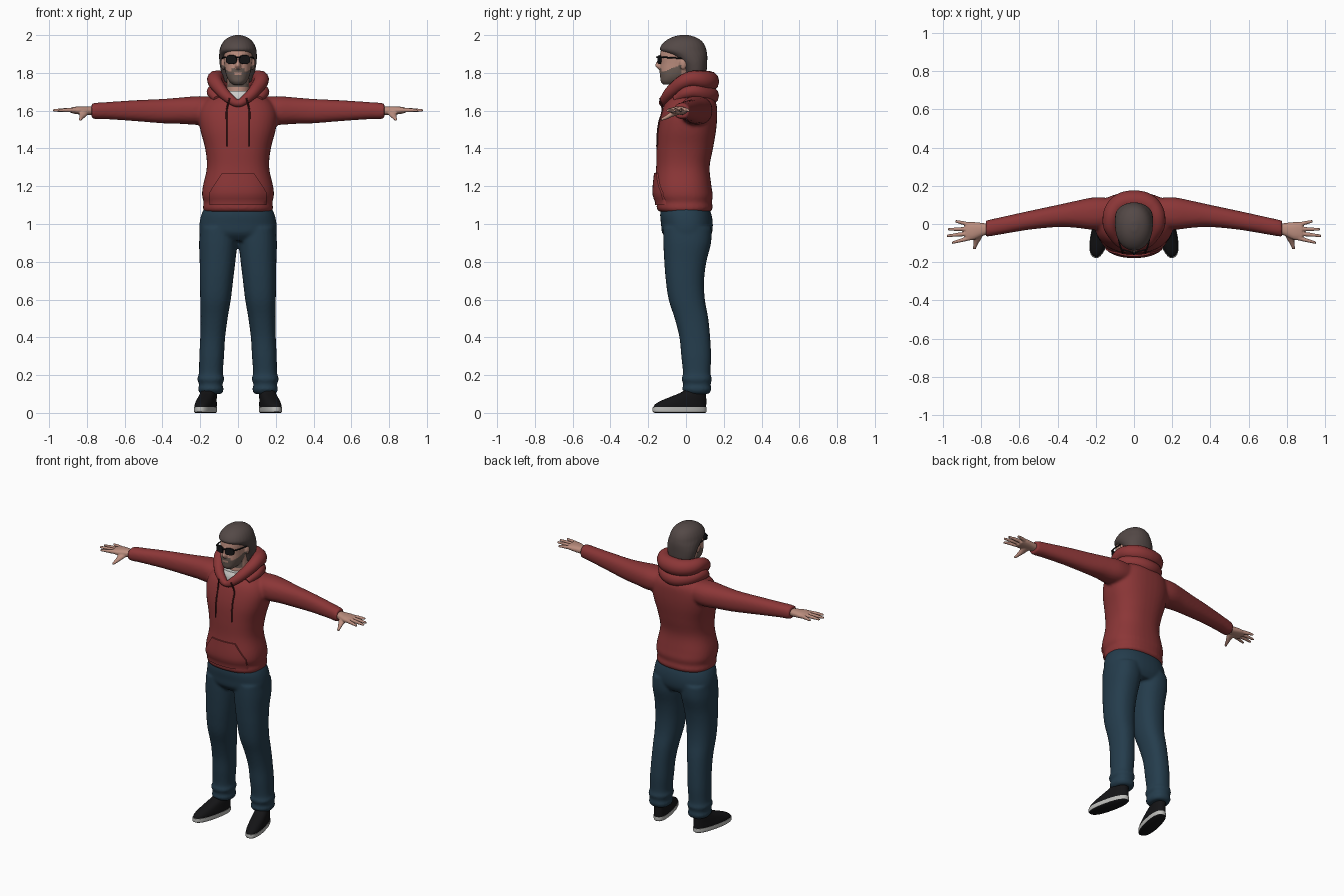
import bpy, bmesh, math
from mathutils import Vector, Matrix
from mathutils.bvhtree import BVHTree

cube = bpy.data.objects.get("Cube")
if cube:
    bpy.data.objects.remove(cube, do_unlink=True)


def material(name, r, g, b):
    m = bpy.data.materials.new(name)
    m.use_nodes = True
    m.diffuse_color = (r, g, b, 1)
    node = next(n for n in m.node_tree.nodes if n.type == 'BSDF_PRINCIPLED')
    node.inputs["Base Color"].default_value = (r, g, b, 1)
    node.inputs["Roughness"].default_value = 0.8
    return m


RED = material("hoodie red", .26, .037, .038)
CORD = material("cord dark red", .07, .012, .013)
DENIM = material("denim blue", .018, .046, .073)
SKIN = material("skin", .5, .27, .21)
HAIR = material("hair brown", .088, .066, .062)
BEARD = material("beard brown", .15, .11, .092)
BLACK = material("black", .007, .007, .008)
SOLE = material("sole grey", .5, .5, .48)
SHIRT = material("shirt grey", .6, .59, .57)


def smooth_rings(rings, steps=4):
    """Catmull-Rom interpolation between the given sections."""
    out = []
    for i in range(len(rings) - 1):
        p = [rings[max(0, min(len(rings) - 1, i + k))] for k in (-1, 0, 1, 2)]
        for s in range(steps):
            t = s / steps
            out.append([b + .5 * t * (c - a + t * (2*a - 5*b + 4*c - d + t * (3*(b - c) + d - a)))
                        for a, b, c, d in zip(*p)])
    return out + [rings[-1]]


def loft(bm, axis, rings, n=28, power=2.3):
    """Closed shell from sections (position, min_a, max_a, min_b, max_b) along an axis."""
    loops = []
    for t, a0, a1, b0, b1 in smooth_rings(rings):
        loop = []
        for k in range(n):
            c, s = math.cos(math.tau * k / n), math.sin(math.tau * k / n)
            a = (a0 + a1) / 2 + (a1 - a0) / 2 * math.copysign(abs(c) ** (2 / power), c)
            b = (b0 + b1) / 2 + (b1 - b0) / 2 * math.copysign(abs(s) ** (2 / power), s)
            loop.append(bm.verts.new({'x': (t, a, b), 'y': (a, t, b), 'z': (a, b, t)}[axis]))
        loops.append(loop)
    for lo, hi in zip(loops, loops[1:]):
        for k in range(n):
            bm.faces.new((lo[k], lo[(k + 1) % n], hi[(k + 1) % n], hi[k]))
    bm.faces.new(loops[0])
    bm.faces.new(loops[-1])


def sym(rings):
    """Sections symmetric in x, given as (z, half_width, front, back)."""
    return [(z, -w, w, f, b) for z, w, f, b in rings]


def mirror(bm):
    geom = bm.verts[:] + bm.edges[:] + bm.faces[:]
    copy = bmesh.ops.duplicate(bm, geom=geom)["geom"]
    for v in copy:
        if isinstance(v, bmesh.types.BMVert):
            v.co.x *= -1


def bake(ob):
    bpy.context.view_layer.update()
    dg = bpy.context.evaluated_depsgraph_get()
    mesh = bpy.data.meshes.new_from_object(ob.evaluated_get(dg))
    name = ob.name
    bpy.data.objects.remove(ob, do_unlink=True)
    new = bpy.data.objects.new(name, mesh)
    bpy.context.collection.objects.link(new)
    return new


def finish(name, bm, mats, voxel=0, relax=3, rule=None, angle=50):
    bmesh.ops.recalc_face_normals(bm, faces=bm.faces[:])
    mesh = bpy.data.meshes.new(name)
    bm.to_mesh(mesh)
    bm.free()
    ob = bpy.data.objects.new(name, mesh)
    bpy.context.collection.objects.link(ob)
    if voxel:
        mod = ob.modifiers.new("fuse", 'REMESH')
        mod.mode, mod.voxel_size = 'VOXEL', voxel
        mod = ob.modifiers.new("relax", 'SMOOTH')
        mod.factor, mod.iterations = .5, relax
        ob = bake(ob)
    mesh = ob.data
    mesh.materials.clear()
    for m in mats:
        mesh.materials.append(m)
    for p in mesh.polygons:
        p.use_smooth = True
        p.material_index = rule(p.center, p.normal) if rule else 0
    mesh.set_sharp_from_angle(angle=math.radians(180 if voxel else angle))
    return ob


def tube(name, points, mat, cyclic=False):
    """Round tube through points (x, y, z, radius)."""
    cu = bpy.data.curves.new(name, 'CURVE')
    cu.dimensions, cu.bevel_depth, cu.bevel_resolution = '3D', 1, 4
    cu.use_fill_caps = True
    sp = cu.splines.new('BEZIER')
    sp.bezier_points.add(len(points) - 1)
    sp.use_cyclic_u = cyclic
    for bp, (x, y, z, r) in zip(sp.bezier_points, points):
        bp.co, bp.radius = (x, y, z), r
        bp.handle_left_type = bp.handle_right_type = 'AUTO'
    ob = bpy.data.objects.new(name, cu)
    bpy.context.collection.objects.link(ob)
    ob = bake(ob)
    ob.data.materials.clear()
    ob.data.materials.append(mat)
    ob.data.shade_smooth()
    return ob


def both(points):
    """Extend a half path from the centre line to a full symmetric one."""
    return [(-x, y, z, r) for x, y, z, r in reversed(points) if x] + points


# Hoodie: sleeves mirrored, then fused with the torso
bm = bmesh.new()
loft(bm, 'x', [(.08, -.01, .13, 1.54, 1.67), (.2, -.03, .14, 1.525, 1.677), (.3, -.02, .122, 1.53, 1.67),
               (.4, -.016, .1, 1.533, 1.662), (.55, -.03, .068, 1.545, 1.655), (.7, -.055, .035, 1.555, 1.645),
               (.74, -.062, .026, 1.555, 1.643), (.775, -.067, .018, 1.558, 1.638)])
mirror(bm)
loft(bm, 'z', sym([(1.065, .178, -.143, .13), (1.085, .186, -.156, .142), (1.115, .182, -.154, .137),
                   (1.15, .19, -.168, .142), (1.2, .186, -.168, .135), (1.3, .165, -.158, .125),
                   (1.4, .174, -.156, .143), (1.5, .2, -.15, .16), (1.58, .208, -.133, .165),
                   (1.64, .185, -.11, .16), (1.68, .135, -.075, .135)]), n=40, power=2.4)
hoodie = finish("hoodie", bm, [RED], voxel=.009, relax=4)
tree = BVHTree.FromPolygons([v.co for v in hoodie.data.vertices], [p.vertices for p in hoodie.data.polygons])


def chest(x, z, gap):
    hit = tree.ray_cast(Vector((x, -1, z)), Vector((0, 1, 0)))[0]
    return Vector((x, (hit.y if hit else -.1) - gap, z))


# Hood: thick rolled rim with a lower fold behind
rim = [(0, -.122, 1.64, .02), (.04, -.112, 1.66, .026), (.095, -.065, 1.715, .034), (.122, .02, 1.765, .042),
       (.085, .095, 1.76, .052), (0, .12, 1.755, .056)]
tube("hood_rim", rim + [(-x, y, z, r) for x, y, z, r in reversed(rim[1:-1])], RED, cyclic=True)
tube("hood_fold", both([(0, .125, 1.68, .05), (.08, .095, 1.69, .048), (.13, .02, 1.7, .036),
                        (.11, -.06, 1.66, .02)]), RED)

# Front pouch pocket following the belly
bm = bmesh.new()
rows = []
for j in range(11):
    z = 1.1 + .017 * j
    w = .15 if z < 1.17 else .15 - .065 * (z - 1.17) / .1
    rows.append([bm.verts.new(chest(w * i / 8, z, .009)) for i in range(-8, 9)])
for lo, hi in zip(rows, rows[1:]):
    for i in range(16):
        bm.faces.new((lo[i], lo[i + 1], hi[i + 1], hi[i]))
edge = bmesh.ops.extrude_face_region(bm, geom=bm.faces[:])["geom"]
bmesh.ops.translate(bm, vec=(0, .02, 0), verts=[v for v in edge if isinstance(v, bmesh.types.BMVert)])
finish("front_pocket", bm, [RED])

# Drawstrings hanging on the chest
for side, s in (("left", 1), ("right", -1)):
    pts = [Vector((s * .045, -.138, 1.665))] + [chest(s * .06, z, .003) for z in (1.6, 1.54, 1.48, 1.41)]
    tube(side + "_drawstring", [(*p, .0045) for p in pts], CORD)

# Undershirt inside the hood opening
bm = bmesh.new()
loft(bm, 'z', sym([(1.6, .1, -.1, .1), (1.67, .1, -.1, .09), (1.705, .09, -.085, .08)]))
finish("undershirt", bm, [SHIRT])

# Trousers
bm = bmesh.new()
loft(bm, 'z', [(.1, .085, .198, .0, .122), (.125, .076, .212, -.02, .135), (.15, .082, .206, -.014, .13),
               (.18, .072, .216, -.024, .137), (.21, .08, .207, -.016, .13), (.3, .074, .205, -.025, .133),
               (.4, .068, .2, -.035, .128), (.5, .055, .198, -.06, .118), (.6, .038, .2, -.092, .1),
               (.7, .026, .202, -.107, .096), (.8, .014, .203, -.115, .108), (.9, .004, .206, -.12, .133),
               (.98, .004, .2, -.12, .135)])
mirror(bm)
loft(bm, 'z', sym([(.91, .18, -.09, .115), (.95, .203, -.125, .137), (1.0, .204, -.132, .142),
                   (1.05, .194, -.137, .135), (1.09, .175, -.13, .12)]), n=40)
finish("trousers", bm, [DENIM], voxel=.009, relax=3)

# Shoes, soles and ankles, turned slightly outwards
turn = Matrix.Rotation(math.radians(13), 4, 'Z')
pivot = Vector((.148, .07, 0))


def footwear(name, rings, mats, rule=None, power=2.4):
    bm = bmesh.new()
    loft(bm, 'z', rings, power=power)
    bmesh.ops.rotate(bm, cent=pivot, matrix=turn, verts=bm.verts[:])
    mirror(bm)
    finish(name, bm, mats, rule=rule)


def foot(rings):
    return [(z, .148 - w, .148 + w, f, b) for z, w, f, b in rings]


footwear("shoe_soles", foot([(.0, .043, -.17, .102), (.008, .049, -.183, .11), (.03, .049, -.182, .11)]),
         [SOLE, BLACK], lambda c, n: int(n.z < -.6))
footwear("shoe_uppers", foot([(.024, .047, -.18, .108), (.045, .047, -.17, .108), (.065, .045, -.135, .108),
                              (.085, .043, -.085, .107), (.105, .04, -.035, .106), (.125, .036, .0, .102)]), [BLACK])
footwear("ankles", foot([(.06, .036, .0, .09), (.16, .036, .0, .09)]), [SKIN], power=2)

# Hands: palm, four fingers and a drooping thumb
bm = bmesh.new()
loft(bm, 'x', [(.75, -.05, .0, 1.578, 1.622), (.79, -.062, .005, 1.577, 1.622), (.84, -.083, .01, 1.58, 1.623),
               (.88, -.086, .008, 1.586, 1.618)])
for x, y0, y1 in ((.935, -.003, .015), (.972, -.026, -.028), (.98, -.05, -.062), (.952, -.074, -.098)):
    loft(bm, 'x', [(.86, y0 - .012, y0 + .012, 1.59, 1.616),
                   ((.86 + x) / 2, (y0 + y1) / 2 - .01, (y0 + y1) / 2 + .01, 1.592, 1.614),
                   (x, y1 - .007, y1 + .007, 1.594, 1.608)], n=12, power=2)
loft(bm, 'y', [(-.132, .828, .844, 1.545, 1.56), (-.1, .813, .84, 1.555, 1.58), (-.07, .795, .84, 1.568, 1.6),
               (-.03, .785, .845, 1.58, 1.612)], n=14, power=2)
mirror(bm)
finish("hands", bm, [SKIN], voxel=.0045, relax=2)

# Head: skull, nose, ears and neck fused, beard chosen by region
bm = bmesh.new()
for s in (1, -1):
    ear = Matrix.Translation((s * .077, -.015, 1.85)) @ Matrix.Diagonal((.014, .02, .033, 1))
    bmesh.ops.create_uvsphere(bm, u_segments=16, v_segments=10, radius=1, matrix=ear)
loft(bm, 'z', sym([(1.738, .028, -.122, -.045), (1.755, .046, -.134, -.01), (1.78, .06, -.137, .02),
                   (1.81, .068, -.14, .05), (1.85, .073, -.137, .07), (1.89, .077, -.138, .085),
                   (1.925, .076, -.13, .085), (1.96, .062, -.1, .06), (1.98, .035, -.06, .03)]), power=2.2)
loft(bm, 'z', sym([(1.818, .012, -.146, -.1), (1.832, .018, -.16, -.1), (1.842, .015, -.164, -.1),
                   (1.865, .01, -.152, -.1), (1.89, .009, -.14, -.1)]), n=16, power=2)
loft(bm, 'z', sym([(1.6, .066, -.06, .07), (1.7, .06, -.06, .065), (1.8, .058, -.05, .065)]), power=2)


def bearded(c, n):
    top = 1.823 if abs(c.x) < .035 else 1.806 + .4 * max(0, c.y + .12)
    lips = abs(c.x) < .02 and abs(c.z - 1.796) < .006
    return int(1.725 < c.z < top and c.y < -.025 and not lips and c.y > -.15)


finish("head", bm, [SKIN, BEARD], voxel=.0045, relax=3, rule=bearded)

# Hair: cap on the crown, falling behind the ears to the nape
bm = bmesh.new()
loft(bm, 'z', sym([(1.75, .07, .0, .095), (1.8, .088, -.01, .108), (1.85, .098, -.035, .112),
                   (1.89, .1, -.085, .113), (1.918, .098, -.136, .109), (1.945, .09, -.132, .1),
                   (1.97, .074, -.108, .082), (1.988, .05, -.076, .053), (2.0, .016, -.035, .015)]), power=2.1)
finish("hair", bm, [HAIR], voxel=.006, relax=2)

# Sunglasses: angled lenses, bridge and temples
bm = bmesh.new()
loft(bm, 'y', [(-.153, .007, .066, 1.848, 1.893), (-.146, .006, .067, 1.847, 1.894)], n=24, power=3)
bmesh.ops.rotate(bm, cent=(0, -.15, 1.87), matrix=Matrix.Rotation(math.radians(14), 3, 'Z'), verts=bm.verts[:])
mirror(bm)
finish("sunglass_lenses", bm, [BLACK])
tube("sunglass_bridge", both([(0, -.155, 1.884, .004), (.014, -.15, 1.884, .004)]), BLACK)
for side, s in (("left", 1), ("right", -1)):
    tube(side + "_temple", [(s * .066, -.134, 1.883, .004), (s * .078, -.09, 1.881, .004),
                            (s * .084, -.01, 1.876, .004)], BLACK)
